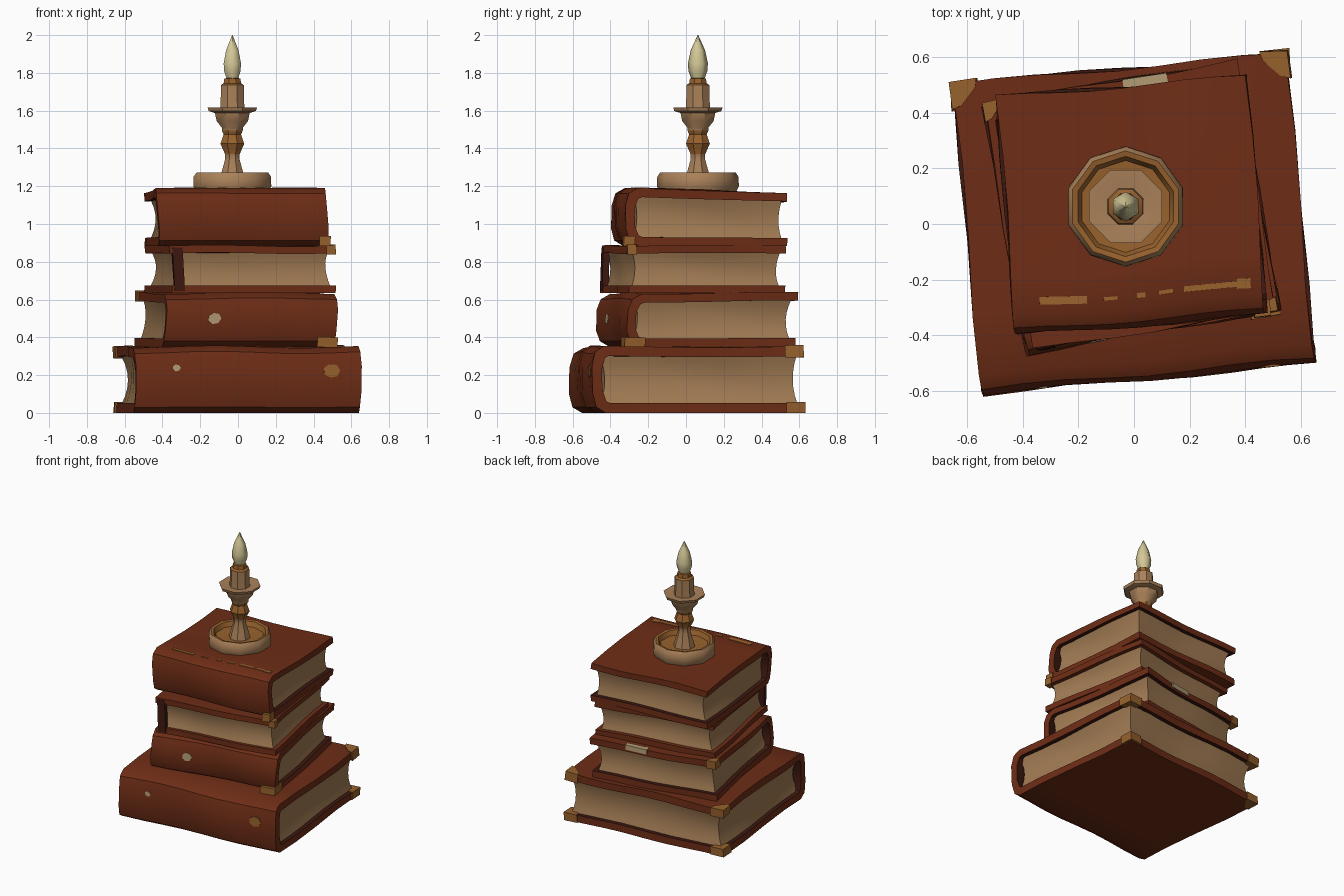
import bpy, bmesh, math
from math import sin, cos, pi, radians

if "Cube" in bpy.data.objects:
    bpy.data.objects.remove(bpy.data.objects["Cube"])


def material(name, r, g, b):
    m = bpy.data.materials.new(name)
    m.diffuse_color = (r, g, b, 1)
    m.use_nodes = True
    m.node_tree.nodes["Principled BSDF"].inputs["Base Color"].default_value = m.diffuse_color
    return m


LEATHER = material("red leather", 0.155, 0.026, 0.008)
DARK = material("dark leather", 0.045, 0.009, 0.005)
PAPER = material("aged paper", 0.36, 0.2, 0.088)
GOLD = material("worn gold", 0.31, 0.12, 0.026)
PALE = material("pale stud", 0.45, 0.33, 0.18)
TAN = material("tan brass", 0.4, 0.22, 0.1)
FLAME = material("pale flame", 0.66, 0.58, 0.31)


def finish(bm, name, mats, loc=(0, 0, 0), rot=0, angle=35):
    bmesh.ops.recalc_face_normals(bm, faces=bm.faces)
    me = bpy.data.meshes.new(name)
    bm.to_mesh(me)
    bm.free()
    for m in mats:
        me.materials.append(m)
    ob = bpy.data.objects.new(name, me)
    bpy.context.collection.objects.link(ob)
    ob.location = loc
    ob.rotation_euler = (0, 0, radians(rot))
    bpy.ops.object.select_all(action='DESELECT')
    ob.select_set(True)
    bpy.context.view_layer.objects.active = ob
    bpy.ops.object.shade_smooth_by_angle(angle=radians(angle))
    return ob


def prism(bm, pts, a, b, axis='z'):
    """Extrude a 2D outline from a to b along z, or along y for plates on the spine."""
    place = (lambda p, c: (p[0], p[1], c)) if axis == 'z' else (lambda p, c: (p[0], c, p[1]))
    lo = [bm.verts.new(place(p, a)) for p in pts]
    hi = [bm.verts.new(place(p, b)) for p in pts]
    n = len(pts)
    bm.faces.new(lo)
    bm.faces.new(hi)
    for i in range(n):
        bm.faces.new((lo[i], lo[(i + 1) % n], hi[(i + 1) % n], hi[i]))


def rect(x0, x1, y0, y1):
    return [(x0, y0), (x1, y0), (x1, y1), (x0, y1)]


class Book:
    def __init__(self, name, w, d, h, t, loc, rot, taper, spine=True):
        self.name, self.w, self.d, self.h, self.t = name, w, d, h, t
        self.loc, self.rot, self.taper = loc, rot, taper
        self.case(spine)
        self.pages(spine)

    def add(self, bm, part, *mats):
        # Worn, slightly wavy shape shared by every part of this book
        s = self.rot * 1.7 + self.loc[2] * 9
        for v in bm.verts:
            x, y, z = v.co
            f = z / self.h
            z = z * (1 - self.taper * (y / self.d + 0.5)) + f * 0.007 * sin(7 * x + s) * cos(5 * y + s)
            v.co = (x + 0.008 * sin(6 * y + s + 4 * f), y + 0.008 * sin(8 * x + s + 2 * f), z)
        finish(bm, self.name + "_" + part, mats, self.loc, self.rot)

    def case(self, spine):
        w, d, h, t = self.w, self.d, self.h, self.t
        back, f = d / 2, -d / 2
        bm = bmesh.new()
        if spine:
            # Half of the C profile (outer, inner), mirrored for the top cover
            half = [((back, 0), (back, t)), ((back * .5, 0), (back * .5, t)), ((0, 0), (0, t)),
                    ((f * .5, 0), (f * .5, t)), ((f + .07, 0), (f + .09, t)),
                    ((f + .02, .03), (f + t + .02, t + .01)), ((f, h * .3), (f + t, h * .35))]
            prof = half + [((o[0], h - o[1]), (i[0], h - i[1])) for o, i in reversed(half)]
            rings = []
            for k in range(9):
                x = -w / 2 + w * k / 8
                rings.append(([bm.verts.new((x, *o)) for o, i in prof],
                              [bm.verts.new((x, *i)) for o, i in prof]))
            n = len(prof)
            for (o1, i1), (o2, i2) in zip(rings, rings[1:]):
                for j in range(n - 1):
                    bm.faces.new((o1[j], o1[j + 1], o2[j + 1], o2[j]))
                    bm.faces.new((i1[j], i1[j + 1], i2[j + 1], i2[j])).material_index = 1
                for j in (0, n - 1):
                    bm.faces.new((o1[j], o2[j], i2[j], i1[j]))
            for o, i in (rings[0], rings[-1]):
                for j in range(n - 1):
                    bm.faces.new((o[j], o[j + 1], i[j + 1], i[j]))
        else:
            # Lost spine: two loose boards
            for z in (0, h - t):
                prism(bm, rect(-w / 2, w / 2, f, back), z, z + t)
            bmesh.ops.subdivide_edges(bm, edges=[e for e in bm.edges if e.calc_length() > .2],
                                      cuts=5, use_grid_fill=True)
        self.add(bm, "cover", LEATHER, DARK)

    def pages(self, spine):
        w, d, h, t = self.w, self.d, self.h, self.t
        bm = bmesh.new()
        bmesh.ops.create_cube(bm, size=2)
        bmesh.ops.subdivide_edges(bm, edges=bm.edges[:], cuts=5, use_grid_fill=True)
        y0, y1 = -d / 2 + (.045 if spine else .02), d / 2 - .028
        for v in bm.verts:
            x, y, z = v.co
            hollow = 1 - .045 * (1 - z * z)      # concave page edges
            v.co = (x * hollow * (w / 2 - .028), (y0 + y1) / 2 + y * hollow * (y1 - y0) / 2,
                    h / 2 + z * (h / 2 - t + .006))
        self.add(bm, "pages", PAPER)

    def corner(self, sx, sy, top, size=.1):
        # Metal corner guard wrapped around a cover corner
        e = .01
        X, Y = self.w / 2 + e, self.d / 2 + e
        s = size
        shape = [(0, 0), (s, 0), (s * .9, s * .35), (s * .35, s * .9), (0, s)]
        z = self.h - self.t if top else 0
        bm = bmesh.new()
        prism(bm, [(sx * (X - a), sy * (Y - b)) for a, b in shape],
              max(z - .006, 0), z + self.t + .006)
        self.add(bm, "corner_guard", GOLD)

    def stud(self, x, z, r, mat):
        # Flat stud on the spine
        bm = bmesh.new()
        pts = [(x + r * cos(i * pi / 3.5), z + .85 * r * sin(i * pi / 3.5)) for i in range(7)]
        prism(bm, pts, -self.d / 2 - .004, -self.d / 2 + .005, 'y')
        self.add(bm, "spine_stud", mat)


# Bottom book
b1 = Book("bottom_book", 1.2, 1.12, .35, .052, (0, 0, 0), 5.3, 0)
for sx in (-1, 1):
    for top in (False, True):
        b1.corner(sx, 1, top)
b1.stud(.44, .225, .045, GOLD)
b1.stud(-.385, .238, .022, PALE)

# Second book
b2 = Book("second_book", .92, .91, .285, .045, (-.01, .06, .35), 10, 0)
b2.corner(-1, 1, True, .07)
b2.corner(1, -1, False, .11)
b2.stud(-.2, .15, .036, PALE)
bm = bmesh.new()
prism(bm, rect(.04, .2, .42, .461), b2.h - .03, b2.h + .005)
b2.add(bm, "pale_edge_patch", PALE)

# Third book, with only a strip of its spine left
b3 = Book("third_book", .88, .84, .25, .04, (.01, .035, .635), 9.5, 0, spine=False)
bm = bmesh.new()
prism(bm, rect(-.425, -.37, -.425, -.39), .01, .24)
b3.add(bm, "spine_remnant", DARK)
b3.corner(1, -1, True, .05)

# Top book, with gold tooling across the cover
b4 = Book("top_book", .9, .86, .31, .048, (-.01, .065, .883), 4.7, .1)
b4.corner(1, -1, False, .06)
bm = bmesh.new()
for x0, x1, r in ((-.35, -.18, .014), (-.12, -.07, .006), (0, .03, .009),
                  (.08, .13, .007), (.17, .38, .01), (.36, .41, .018)):
    prism(bm, rect(x0, x1, -.317 - r, -.317 + r), b4.h - .003, b4.h + .004)
b4.add(bm, "gold_tooling", GOLD)


def lathe(name, prof, sides, mats, rule=lambda r, z: 0, angle=40):
    """Turn a (radius, z) profile; rule picks the material from mid radius and height."""
    bm = bmesh.new()
    rings = [[bm.verts.new((r * cos(2 * pi * (i + .5) / sides), r * sin(2 * pi * (i + .5) / sides), z))
              for i in range(sides)] for r, z in prof]
    for (r1, z1), (r2, z2), a, b in zip(prof, prof[1:], rings, rings[1:]):
        for i in range(sides):
            j = (i + 1) % sides
            bm.faces.new((a[i], a[j], b[j], b[i])).material_index = rule((r1 + r2) / 2, (z1 + z2) / 2)
    bm.faces.new(rings[0])
    bm.faces.new(rings[-1])
    finish(bm, name, mats, (-.03, .063, 0), 0, angle)


# Candlestick: dished foot, turned stem, drip plate, candle, flame
lathe("candlestick_foot", [(.2, 1.165), (.217, 1.2), (.215, 1.25), (.2, 1.272), (.18, 1.268),
                           (.165, 1.235), (.06, 1.228)], 10, [TAN, GOLD],
      lambda r, z: 1 if r < .195 and z > 1.23 else 0)
lathe("candlestick_stem", [(.075, 1.22), (.06, 1.28), (.042, 1.34), (.042, 1.37), (.068, 1.425),
                           (.05, 1.475), (.06, 1.495), (.06, 1.51), (.09, 1.545), (.1, 1.59)],
      8, [TAN, GOLD], lambda r, z: 1 if 1.38 < z < 1.5 else 0)
lathe("drip_plate", [(.09, 1.585), (.135, 1.598), (.142, 1.618), (.125, 1.618), (.06, 1.606)], 8, [TAN])
lathe("candle", [(.07, 1.6), (.066, 1.68), (.066, 1.735), (.05, 1.745), (.046, 1.77), (.02, 1.775)],
      8, [TAN, GOLD], lambda r, z: 1 if z > 1.737 else 0)
lathe("flame", [(.03, 1.755), (.05, 1.81), (.053, 1.85), (.038, 1.92), (.002, 2.0)], 6, [FLAME], angle=60)
